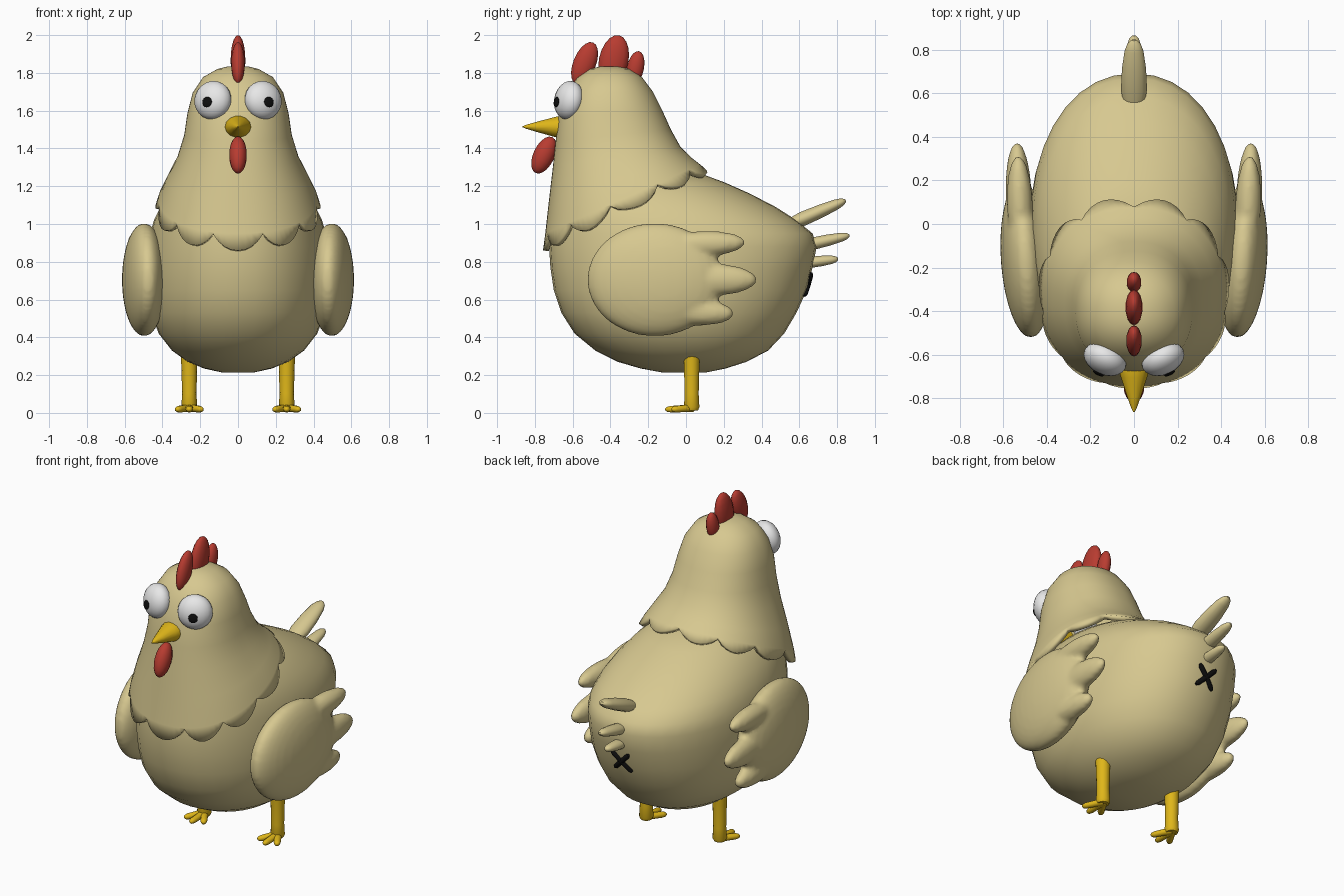
import bpy, bmesh, math
from mathutils import Matrix, Vector, Euler

if "Cube" in bpy.data.objects:
    bpy.data.objects.remove(bpy.data.objects["Cube"])


def material(name, rgb):
    m = bpy.data.materials.new(name)
    m.diffuse_color = (*rgb, 1)
    m.use_nodes = True
    m.node_tree.nodes["Principled BSDF"].inputs["Base Color"].default_value = m.diffuse_color
    return m


TAN = material("tan_feather", (0.68, 0.58, 0.28))
RED = material("comb_red", (0.48, 0.045, 0.03))
YELLOW = material("leg_yellow", (0.74, 0.47, 0.01))
WHITE = material("eye_white", (0.80, 0.80, 0.80))
BLACK = material("black", (0.004, 0.004, 0.004))


def finish(name, bm, mat, mirror=False, angle=50):
    bmesh.ops.recalc_face_normals(bm, faces=bm.faces)
    me = bpy.data.meshes.new(name)
    bm.to_mesh(me)
    bm.free()
    me.materials.append(mat)
    for p in me.polygons:
        p.use_smooth = True
    me.set_sharp_from_angle(angle=math.radians(angle))
    ob = bpy.data.objects.new(name, me)
    bpy.context.collection.objects.link(ob)
    if mirror:
        ob.modifiers.new("mirror", 'MIRROR')
    return ob


def add_ball(bm, loc, size, rot=(0, 0, 0), u=20, v=12):
    r = Euler([math.radians(a) for a in rot]).to_matrix().to_4x4()
    m = Matrix.Translation(loc) @ r @ Matrix.Diagonal((*size, 1))
    bmesh.ops.create_uvsphere(bm, u_segments=u, v_segments=v, radius=1, matrix=m)


def add_tube(bm, p0, p1, radii, flat=1.0, sides=14):
    """Lathed tube between two points; radii are (fraction, radius); flat scales its height."""
    p0, p1 = Vector(p0), Vector(p1)
    d = p1 - p0
    up = Vector((0, 0, 1)) if abs(d.normalized().z) < 0.9 else Vector((0, 1, 0))
    u = d.cross(up).normalized()
    w = u.cross(d).normalized() * flat
    rings = []
    for t, r in radii:
        c = p0 + d * t
        rings.append([bm.verts.new(c + (u * math.cos(a) + w * math.sin(a)) * r)
                      for a in (2 * math.pi * i / sides for i in range(sides))])
    bridge(bm, rings)
    bm.faces.new(rings[0])
    bm.faces.new(rings[-1])


def bridge(bm, rings):
    for a, b in zip(rings, rings[1:]):
        n = len(a)
        for i in range(n):
            bm.faces.new((a[i], a[(i + 1) % n], b[(i + 1) % n], b[i]))


def ring(yf, zf, yb, zb, w, n, e):
    """Tilted superellipse from a front point to a back point, half width w."""
    pts = []
    for i in range(n):
        t = 2 * math.pi * i / n
        c, s = math.cos(t), math.sin(t)
        c = math.copysign(abs(c) ** (2 / e), c)
        s = math.copysign(abs(s) ** (2 / e), s)
        k = (1 - c) / 2
        pts.append(Vector((w * s, yf + (yb - yf) * k, zf + (zb - zf) * k)))
    return pts


# Egg-shaped body: z, front y, back y, half width
bm = bmesh.new()
rows = [(0.213, -0.12, 0.10, 0.08), (0.235, -0.24, 0.21, 0.18), (0.27, -0.36, 0.32, 0.265),
        (0.33, -0.48, 0.435, 0.35), (0.42, -0.59, 0.52, 0.42), (0.53, -0.66, 0.585, 0.46),
        (0.65, -0.70, 0.64, 0.475), (0.77, -0.718, 0.67, 0.48), (0.88, -0.725, 0.692, 0.475),
        (0.95, -0.72, 0.67, 0.465), (1.02, -0.715, 0.585, 0.445), (1.09, -0.70, 0.475, 0.41),
        (1.16, -0.68, 0.34, 0.36), (1.22, -0.65, 0.205, 0.30), (1.27, -0.60, 0.07, 0.22)]
loops = [[bm.verts.new(p) for p in ring(f, z, b, z, w, 36, 2.15)] for z, f, b, w in rows]
bridge(bm, loops)
bm.faces.new(loops[0])
bm.faces.new(loops[-1])
finish("body", bm, TAN, angle=80)

# Head and neck cape with a scalloped hem: front y, z, back y, z, half width
bm = bmesh.new()
rows = [(-0.45, 1.835, -0.36, 1.835, 0.05), (-0.51, 1.82, -0.30, 1.82, 0.11),
        (-0.575, 1.775, -0.235, 1.78, 0.185), (-0.635, 1.69, -0.175, 1.70, 0.24),
        (-0.675, 1.57, -0.125, 1.60, 0.268), (-0.69, 1.44, -0.08, 1.50, 0.285),
        (-0.705, 1.30, -0.03, 1.41, 0.32), (-0.725, 1.13, 0.03, 1.35, 0.375),
        (-0.745, 0.95, 0.075, 1.315, 0.42), (-0.757, 0.86, 0.125, 1.275, 0.44)]
N, SCALLOPS = 88, 11
pts = [ring(*r, N, 2.2) for r in rows]
for i in range(N):
    k = abs(math.cos(SCALLOPS / 2 * 2 * math.pi * i / N)) ** 0.8
    pts[-1][i] = pts[-2][i].lerp(pts[-1][i], 0.08 + 0.92 * k)
loops = [[bm.verts.new(p) for p in r] for r in pts]
bridge(bm, loops)
bm.faces.new(loops[0])
cape = finish("head_and_neck_cape", bm, TAN, angle=80)
s = cape.modifiers.new("thickness", 'SOLIDIFY')
s.thickness = 0.03
s.offset = -1

# Wings: paddle and three feather tips fused together
bm = bmesh.new()
add_ball(bm, (0.497, -0.165, 0.705), (0.115, 0.36, 0.30), (0, 0, -4), 32, 20)
add_ball(bm, (0.525, 0.09, 0.895), (0.06, 0.23, 0.068), (2, 0, -2))
add_ball(bm, (0.53, 0.14, 0.705), (0.06, 0.24, 0.085), (0, 0, -2))
add_ball(bm, (0.525, 0.04, 0.535), (0.06, 0.22, 0.072), (-3, 0, -2))
wing = finish("wings", bm, TAN)
r = wing.modifiers.new("fuse", 'REMESH')
r.mode = 'VOXEL'
r.voxel_size = 0.016
r.use_smooth_shade = True
r = wing.modifiers.new("soften", 'SMOOTH')
r.iterations = 5
wing.modifiers.new("mirror", 'MIRROR')

# Tail feathers
bm = bmesh.new()
feather = [(0, 0.7), (0.3, 1.0), (0.6, 0.92), (0.85, 0.72), (0.95, 0.5), (1, 0.2)]
for p0, p1, rad, flat in [((0, 0.52, 0.985), (0, 0.845, 1.125), 0.06, 0.65),
                          ((0, 0.58, 0.875), (0, 0.865, 0.94), 0.045, 0.75),
                          ((0, 0.60, 0.79), (0, 0.805, 0.815), 0.038, 0.8)]:
    add_tube(bm, p0, p1, [(t, k * rad) for t, k in feather], flat)
finish("tail_feathers", bm, TAN)

# Black cross under the tail
bm = bmesh.new()
for sx in (1, -1):
    add_tube(bm, (-0.06 * sx, 0.627, 0.62), (0.06 * sx, 0.663, 0.74),
             [(0, 0.008), (0.1, 0.015), (0.5, 0.017), (0.9, 0.015), (1, 0.008)], 1, 8)
finish("rear_cross", bm, BLACK)

# Comb and wattle
bm = bmesh.new()
add_ball(bm, (0, -0.537, 1.85), (0.036, 0.06, 0.12), (-22, 0, 0), 14, 10)
add_ball(bm, (0, -0.383, 1.865), (0.04, 0.078, 0.137), (-12, 0, 0), 14, 10)
add_ball(bm, (0, -0.268, 1.825), (0.034, 0.045, 0.092), (-12, 0, 0), 14, 10)
finish("comb", bm, RED)
bm = bmesh.new()
add_ball(bm, (0, -0.752, 1.365), (0.047, 0.056, 0.105), (-25, 0, 0), 14, 10)
finish("wattle", bm, RED)

# Beak
bm = bmesh.new()
add_tube(bm, (0, -0.62, 1.513), (0, -0.865, 1.515),
         [(0, 0.072), (0.2, 0.071), (0.35, 0.06), (0.7, 0.032), (0.93, 0.012), (1, 0.003)], 0.85)
finish("beak", bm, YELLOW)

# Eyes and pupils
eye_at, eye_rot = Vector((0.133, -0.62, 1.655)), (-10, 0, 25)
bm = bmesh.new()
add_ball(bm, eye_at, (0.103, 0.072, 0.103), eye_rot)
finish("eyes", bm, WHITE, True)
turn = Euler([math.radians(a) for a in eye_rot]).to_matrix()
bm = bmesh.new()
add_ball(bm, eye_at + turn @ Vector((0, -0.070, -0.022)), (0.028, 0.009, 0.028), eye_rot, 12, 8)
finish("pupils", bm, BLACK, True)

# Legs with three toes
bm = bmesh.new()
add_tube(bm, (0.258, 0.03, 0.012), (0.258, 0.03, 0.31),
         [(0, 0.034), (0.06, 0.042), (0.3, 0.038), (0.8, 0.042), (1, 0.045)])
for dx, y in ((-0.068, -0.075), (0, -0.11), (0.068, -0.075)):
    add_tube(bm, (0.258, 0.035, 0.026), (0.258 + dx, y, 0.018),
             [(0, 0.024), (0.5, 0.021), (0.8, 0.02), (0.94, 0.015), (1, 0.006)], 0.9, 10)
finish("legs_and_feet", bm, YELLOW, True)
